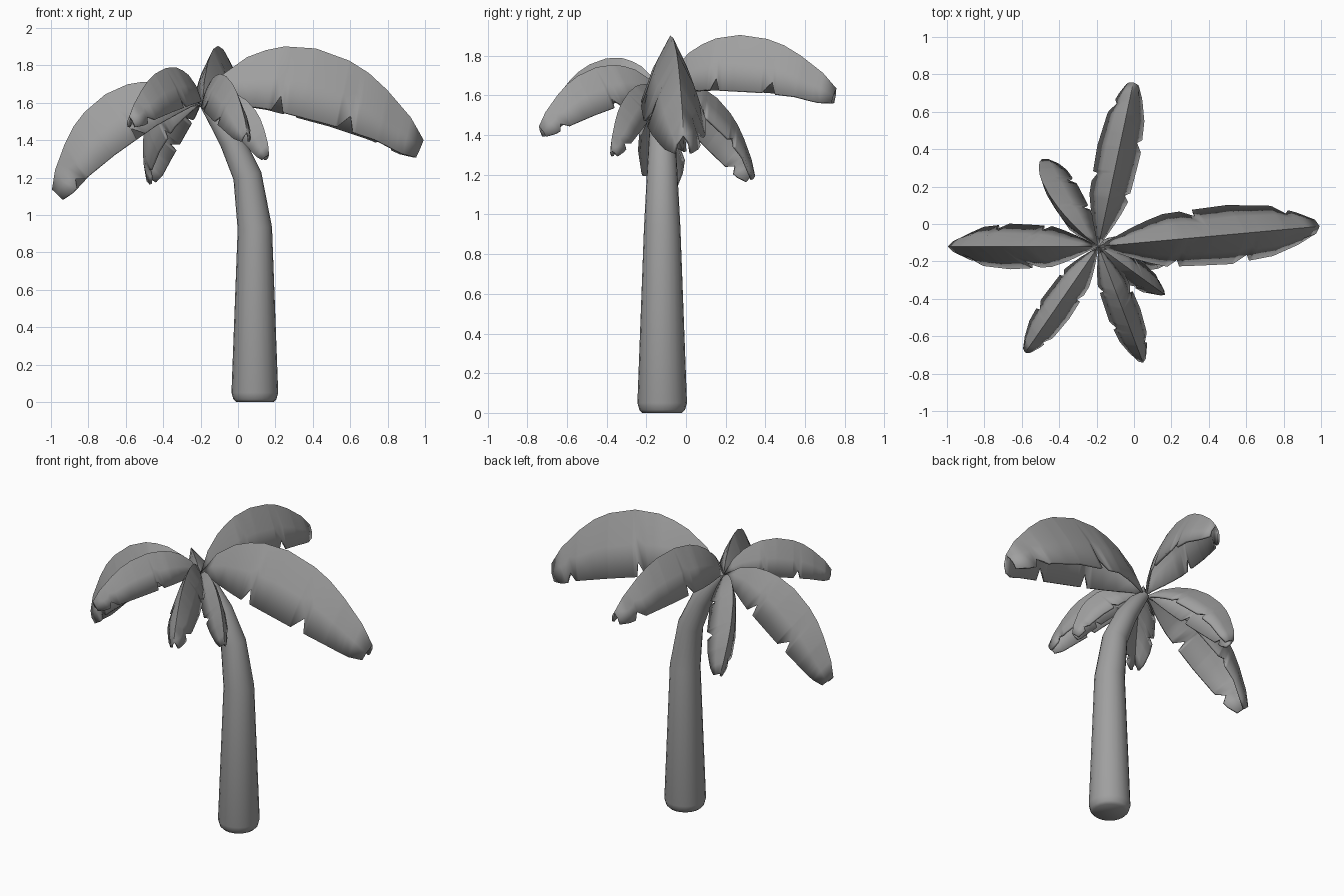
import bpy, bmesh, math
from mathutils import Vector, Matrix

if "Cube" in bpy.data.objects:
    bpy.data.objects.remove(bpy.data.objects["Cube"])

grey = bpy.data.materials.new("plain_grey")
grey.diffuse_color = (0.35, 0.35, 0.35, 1)
grey.use_nodes = True
grey.node_tree.nodes["Principled BSDF"].inputs["Base Color"].default_value = grey.diffuse_color
CROWN = Vector((-0.19, -0.12, 1.60))


def finish(name, bm, angle):
    me = bpy.data.meshes.new(name)
    bm.to_mesh(me)
    bm.free()
    me.materials.append(grey)
    ob = bpy.data.objects.new(name, me)
    bpy.context.collection.objects.link(ob)
    bpy.context.view_layer.objects.active = ob
    ob.select_set(True)
    bpy.ops.object.shade_smooth_by_angle(angle=math.radians(angle))
    ob.select_set(False)
    return ob


def lerp_table(table, u):
    for a, b in zip(table, table[1:]):
        if u <= b[0]:
            t = (u - a[0]) / (b[0] - a[0])
            return [p + (q - p) * t for p, q in zip(a, b)]
    return list(table[-1])


# Trunk: tilted rings along a bent centre line (x, z, radius)
rings = [(0.09, 0, 0.10), (0.09, 0.015, 0.115), (0.09, 0.05, 0.125), (0.09, 0.93, 0.092),
         (0.05, 1.21, 0.077), (-0.035, 1.40, 0.066), (-0.12, 1.53, 0.05), (-0.18, 1.60, 0.03)]
tilts = [0, 0, 0, -0.06, -0.28, -0.5, -0.65, -0.7]
SIDES = 20
bm = bmesh.new()
loops = []
for (x, z, r), tilt in zip(rings, tilts):
    rot = Matrix.Rotation(tilt, 3, 'Y')
    loops.append([bm.verts.new(Vector((x, -0.12, z)) + rot @ Vector(
        (r * math.cos(a), r * math.sin(a), 0)))
        for a in (2 * math.pi * i / SIDES for i in range(SIDES))])
for lo, hi in zip(loops, loops[1:]):
    for i in range(SIDES):
        j = (i + 1) % SIDES
        bm.faces.new((lo[i], lo[j], hi[j], hi[i]))
bm.faces.new(loops[0][::-1])
bm.faces.new(loops[-1])
finish("trunk", bm, 50)

# Unit leaf: arched spine (along, up) and hanging edge (along, up, sideways)
SPINE = [(0, 0), (0.06, 0.15), (0.145, 0.25), (0.22, 0.302), (0.30, 0.34), (0.44, 0.366),
         (0.60, 0.35), (0.70, 0.318), (0.80, 0.264), (0.935, 0.17), (1.017, 0.085)]
EDGE = [(0, 0, 0), (0.06, 0.02, 0.03), (0.185, 0.035, 0.085), (0.30, 0.047, 0.12),
        (0.59, 0.046, 0.135), (0.80, 0.03, 0.115), (0.93, 0.0, 0.075), (1.0, 0.0, 0.04)]
NOTCHES = {1: (0.43, 0.87), -1: (0.33, 0.66)}


def leaf(name, azimuth, pitch, length, roll=0):
    place = (Matrix.Translation(CROWN) @ Matrix.Rotation(math.radians(azimuth), 4, 'Z')
             @ Matrix.Rotation(math.radians(pitch), 4, 'Y')
             @ Matrix.Rotation(math.radians(roll), 4, 'X') @ Matrix.Scale(length, 4))
    # both halves share all columns so that the spine stays joined
    cuts = {n + d for side in NOTCHES.values() for n in side for d in (-0.05, 0, 0.025)}
    cols = sorted(cuts | {p[0] for p in SPINE})
    bm = bmesh.new()
    top = [bm.verts.new((u, 0, lerp_table(SPINE, u)[1])) for u in cols]
    for side in (1, -1):
        rows = [top, [], []]
        for u, s in zip(cols, top):
            eu, ev, ew = lerp_table(EDGE, u)
            e = Vector((eu, side * ew, ev))
            if u in NOTCHES[side]:          # torn notch
                e = e.lerp(s.co, 0.23)
            m = s.co.lerp(e, 0.5) + Vector((0, side * 0.012 * min(1, u * 5), 0))
            rows[1].append(bm.verts.new(m))
            rows[2].append(bm.verts.new(e))
        for a, b in zip(rows, rows[1:]):
            for i in range(len(cols) - 1):
                quad = (a[i], b[i], b[i + 1], a[i + 1])
                bm.faces.new(quad if side < 0 else quad[::-1])
    bmesh.ops.remove_doubles(bm, verts=bm.verts, dist=1e-5)
    bm.transform(place)
    ob = finish(name, bm, 30)
    mod = ob.modifiers.new("thickness", 'SOLIDIFY')
    mod.thickness = 0.014
    mod.offset = -1


leaf("right_leaf", 5.2, 14.3, 1.18)
leaf("back_leaf", 78, 2.5, 0.88)
leaf("back_left_leaf", 121, 40, 0.67, -20)
leaf("left_leaf", 180, 34.7, 0.91)
leaf("front_left_leaf", 235.4, 11, 0.68)
leaf("front_leaf", 291, 18, 0.67)
leaf("front_right_leaf", 324, 37, 0.51)
